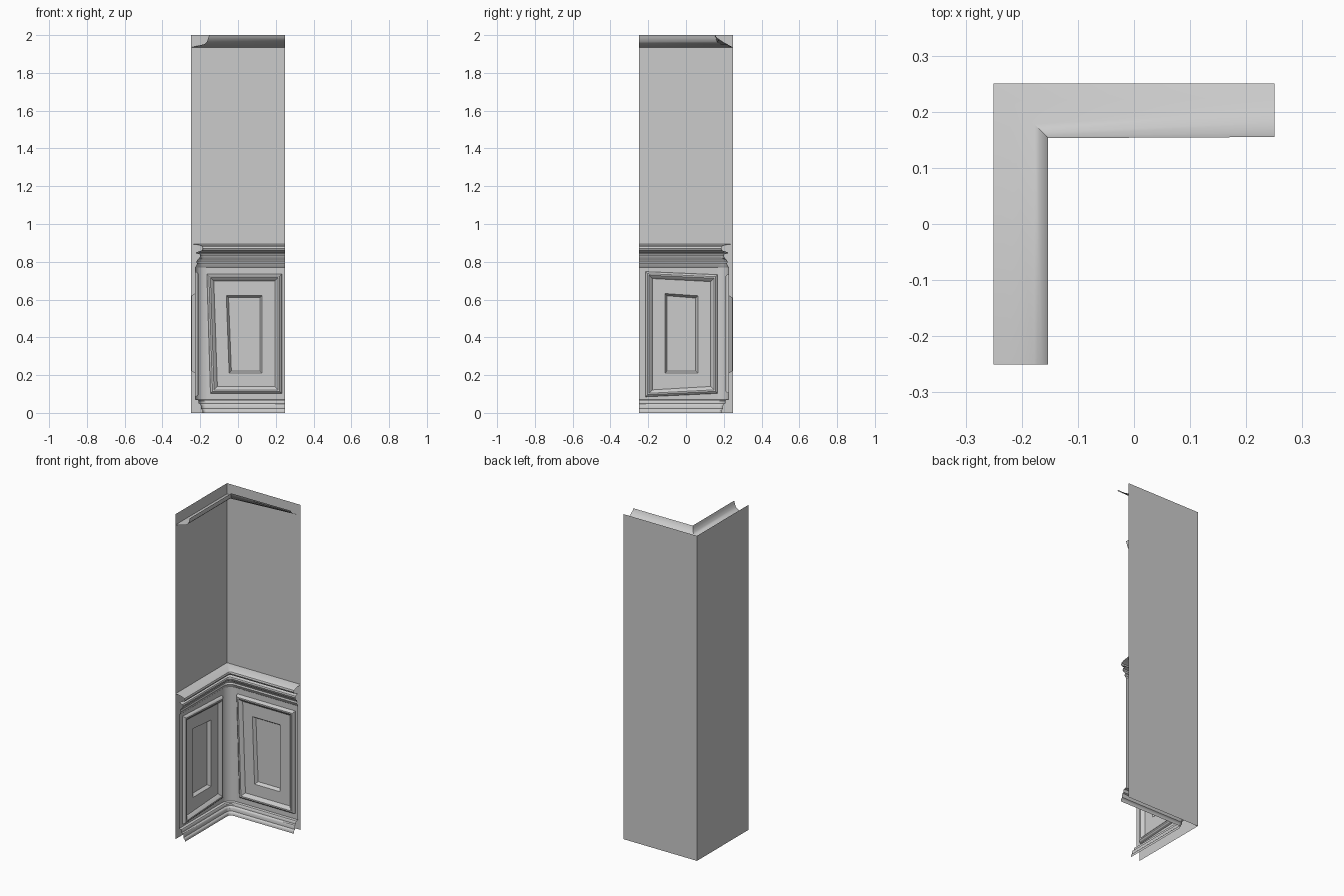
import bpy, bmesh
from math import pi, cos, sin, radians

cube = bpy.data.objects.get("Cube")
if cube:
    bpy.data.objects.remove(cube)

H = 0.25          # half width of the corner section
BOARD = 0.022     # how far the panelling stands off the wall
FILLET = 0.06     # rounding of the panelling in the corner

plaster = bpy.data.materials.new("grey_plaster")
plaster.use_nodes = True
GREY = (0.6, 0.6, 0.6, 1)
plaster.diffuse_color = GREY
plaster.node_tree.nodes["Principled BSDF"].inputs["Base Color"].default_value = GREY


def finish(name, bm, angle=35):
    bmesh.ops.remove_doubles(bm, verts=bm.verts, dist=0.0002)
    mesh = bpy.data.meshes.new(name)
    bm.to_mesh(mesh)
    bm.free()
    mesh.materials.append(plaster)
    ob = bpy.data.objects.new(name, mesh)
    bpy.context.collection.objects.link(ob)
    bpy.ops.object.select_all(action='DESELECT')
    ob.select_set(True)
    bpy.context.view_layer.objects.active = ob
    bpy.ops.object.shade_smooth_by_angle(angle=radians(angle))
    return ob


def corner_path(d, r, ends=True, steps=6):
    """Plan line at distance d from both walls, rounded by r in the corner."""
    cx, cy = -H + d + r, H - d - r
    arc = [(cx + r * cos(a), cy + r * sin(a))
           for a in (pi - i * pi / 2 / steps for i in range(steps + 1))]
    return [(-H + d, -H)] + arc + [(H, H - d)] if ends else arc


def loft(name, rows):
    """Skin a list of equally long point rows, top row first."""
    bm = bmesh.new()
    grid = [[bm.verts.new(p) for p in row] for row in rows]
    for a, b in zip(grid, grid[1:]):
        for i in range(len(a) - 1):
            bm.faces.new((a[i], b[i], b[i + 1], a[i + 1]))
    return finish(name, bm)


def sweep(name, profile, ends=True):
    """Profile entries are (distance from wall, height, corner radius)."""
    return loft(name, [[(x, y, z) for x, y in corner_path(d, r, ends)]
                       for d, z, r in profile])


# Walls: one thin sheet along each side of the corner
loft("walls", [[(-H, -H, z), (-H, H, z), (H, H, z)] for z in (2, 0)])

# Ceiling moulding: a cove at the left end, flattening towards the other end
cove = [(0.097, 2.0), (0.093, 1.985), (0.086, 1.965), (0.072, 1.952), (0.03, 1.942), (0, 1.934)]
slope = [(0.095, 2.0), (0.088, 1.987), (0.07, 1.975), (0.05, 1.962), (0.025, 1.948), (0, 1.934)]
loft("ceiling_moulding",
     [[(-H + d, -H, z), (-H + d, H - d, z), (H, H - e, w)]
      for (d, z), (e, w) in zip(cove, slope)])

# Chair rail: upper ledge, dark groove, lower ogee
sweep("chair_rail", [
    (0, 0.895, 0), (0.045, 0.888, 0.01), (0.06, 0.88, 0.01), (0.063, 0.87, 0.01),
    (0.058, 0.86, 0.01), (0.03, 0.85, 0.02), (0.027, 0.845, 0.02),
    (0.047, 0.84, 0.02), (0.05, 0.832, 0.02), (0.046, 0.82, 0.025),
    (0.034, 0.81, 0.03), (0.03, 0.8, 0.035), (0.033, 0.79, 0.04),
    (0.028, 0.778, 0.05), (BOARD, 0.77, FILLET)])

# Stepped baseboard
sweep("baseboard", [
    (BOARD, 0.07, FILLET), (0.038, 0.068, 0.04), (0.042, 0.062, 0.04),
    (0.042, 0.05, 0.04), (0.05, 0.046, 0.03), (0.053, 0.04, 0.03),
    (0.053, 0.022, 0.03), (0.06, 0.018, 0.02), (0.063, 0.012, 0.02), (0.063, 0, 0.02)])

# Rounded panelling strip in the corner
sweep("corner_panelling", [(BOARD, z, FILLET) for z in (0.77, 0.07)], ends=False)


def inset(quad, t):
    """Move a quad's corners (bottom left first, anticlockwise) inwards by t."""
    signs = ((1, 1), (-1, 1), (-1, -1), (1, -1))
    return [(u + s * t, z + v * t) for (u, z), (s, v) in zip(quad, signs)]


def panel(name, place, u0, u1, frame, recess):
    """Board with a raised bead frame and a sunk centre, as nested rings."""
    bm = bmesh.new()
    rings = [([(u0, 0.07), (u1, 0.07), (u1, 0.77), (u0, 0.77)], BOARD)]
    bead = [(0, 0), (0.004, 0.012), (0.011, 0.018), (0.019, 0.018), (0.028, 0.011), (0.037, 0)]
    rings += [(inset(frame, t), BOARD + h) for t, h in bead]
    rings += [(recess, BOARD), (inset(recess, 0.012), 0.004)]
    loops = [[bm.verts.new(place(u, d, z)) for u, z in q] for q, d in rings]
    for a, b in zip(loops, loops[1:]):
        for i in range(4):
            j = (i + 1) % 4
            bm.faces.new((a[i], a[j], b[j], b[i]))
    bm.faces.new(loops[-1])
    finish(name, bm, 30)


edge = H - BOARD - FILLET
panel("back_wall_panel", lambda u, d, z: (u, H - d, z), -edge, H,
      [(-0.146, 0.103), (0.232, 0.103), (0.232, 0.735), (-0.165, 0.735)],
      [(-0.047, 0.21), (0.128, 0.21), (0.128, 0.622), (-0.062, 0.622)])
panel("side_wall_panel", lambda u, d, z: (-H + d, u, z), -H, edge,
      [(-0.215, 0.085), (0.167, 0.103), (0.167, 0.732), (-0.215, 0.748)],
      [(-0.112, 0.21), (0.063, 0.21), (0.063, 0.62), (-0.112, 0.632)])
